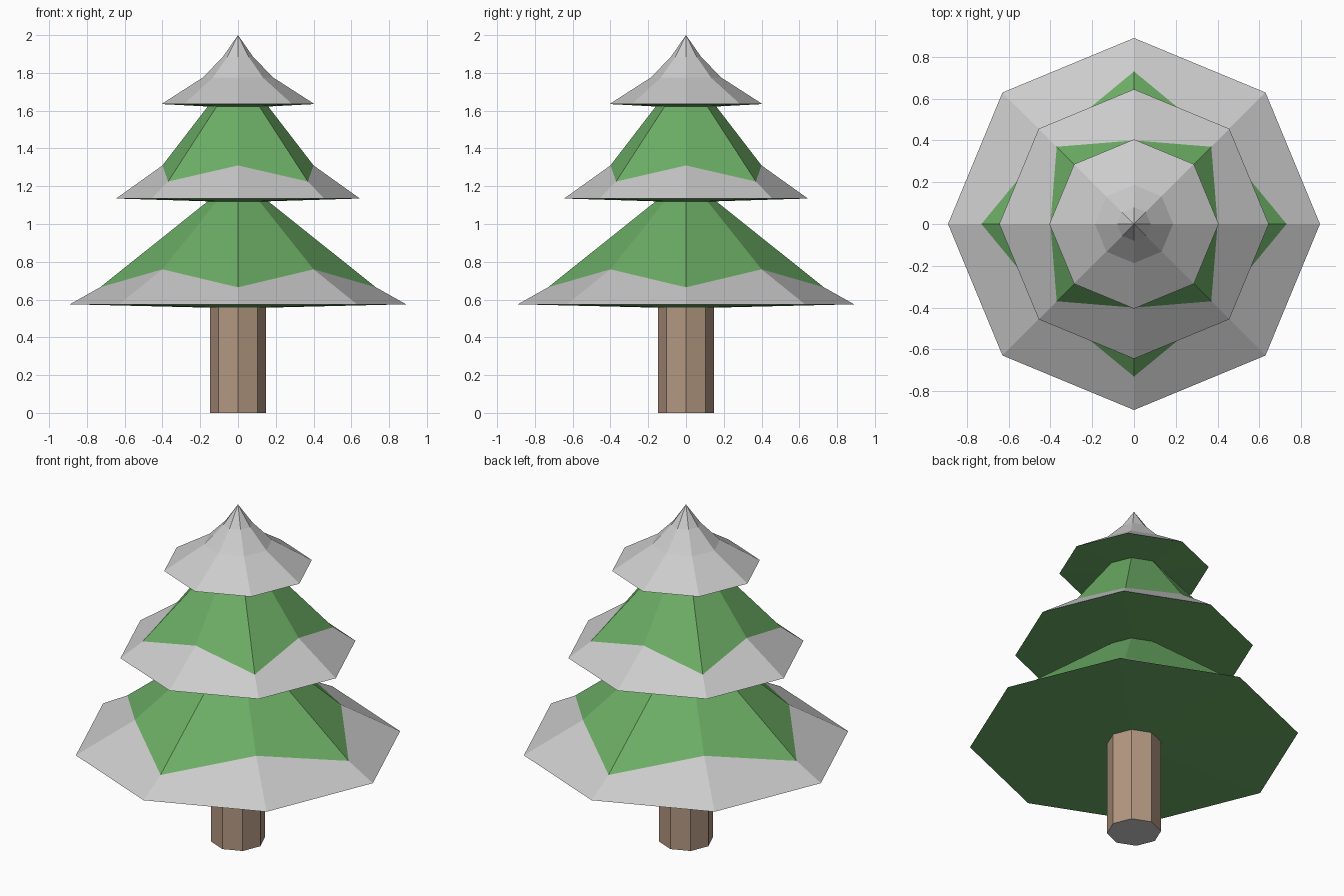
import bpy, bmesh, math

if "Cube" in bpy.data.objects:
    bpy.data.objects.remove(bpy.data.objects["Cube"])

N = 8


def material(name, color):
    m = bpy.data.materials.new(name)
    m.diffuse_color = (*color, 1)
    m.use_nodes = True
    m.node_tree.nodes["Principled BSDF"].inputs["Base Color"].default_value = m.diffuse_color
    return m


def zigzag(r_axis, z_axis, r_diag, z_diag):
    """Octagon whose axis and diagonal corners sit at different heights."""
    return [(r_axis, z_axis) if i % 2 == 0 else (r_diag, z_diag) for i in range(N)]


def flat(r, z):
    return [(r, z)] * N


def loft(name, strips, mat=None, tip=None, cap=False):
    """Bridge each strip of rings (listed bottom to top); optional tip or floor."""
    bm = bmesh.new()
    for strip in strips:
        rings = [[bm.verts.new((r * math.cos(math.tau * i / N),
                                r * math.sin(math.tau * i / N), z))
                  for i, (r, z) in enumerate(ring)] for ring in strip]
        for a, b in zip(rings, rings[1:]):
            for i in range(N):
                j = (i + 1) % N
                bm.faces.new((a[i], a[j], b[j], b[i]))
        if tip is not None:
            top = bm.verts.new((0, 0, tip))
            for i in range(N):
                bm.faces.new((rings[-1][i], rings[-1][(i + 1) % N], top))
        if cap:
            bm.faces.new(rings[0][::-1])
    me = bpy.data.meshes.new(name)
    bm.to_mesh(me)
    bm.free()
    ob = bpy.data.objects.new(name, me)
    bpy.context.collection.objects.link(ob)
    if mat:
        me.materials.append(mat)
    return ob


green = material("needles", (0.15, 0.42, 0.13))
brown = material("bark", (0.45, 0.31, 0.22))

# Trunk and its grey cut end
loft("trunk", [[flat(0.147, 0), flat(0.147, 0.557)]], brown)
loft("trunk_base", [[flat(0.147, 0)]], cap=True)

# Rims and snow lines of the tiers
low_rim, mid_rim, top_rim = flat(0.89, 0.575), flat(0.645, 1.135), flat(0.405, 1.635)
low_line = zigzag(0.73, 0.665, 0.566, 0.76)
mid_line = zigzag(0.40, 1.31, 0.523, 1.225)
low_neck, mid_neck = flat(0.16, 1.12), flat(0.16, 1.622)

# Green foliage: shallow undersides and slopes up to the next tier
loft("foliage", [[flat(0.147, 0.557), low_rim],
                 [low_line, low_neck, mid_rim],
                 [mid_line, mid_neck, top_rim]], green)

# Snow bands and snowy peak
loft("lower_snow", [[low_rim, low_line]])
loft("middle_snow", [[mid_rim, mid_line]])
loft("top_snow", [[top_rim, flat(0.187, 1.775), flat(0.08, 1.885)]], tip=2.0)
